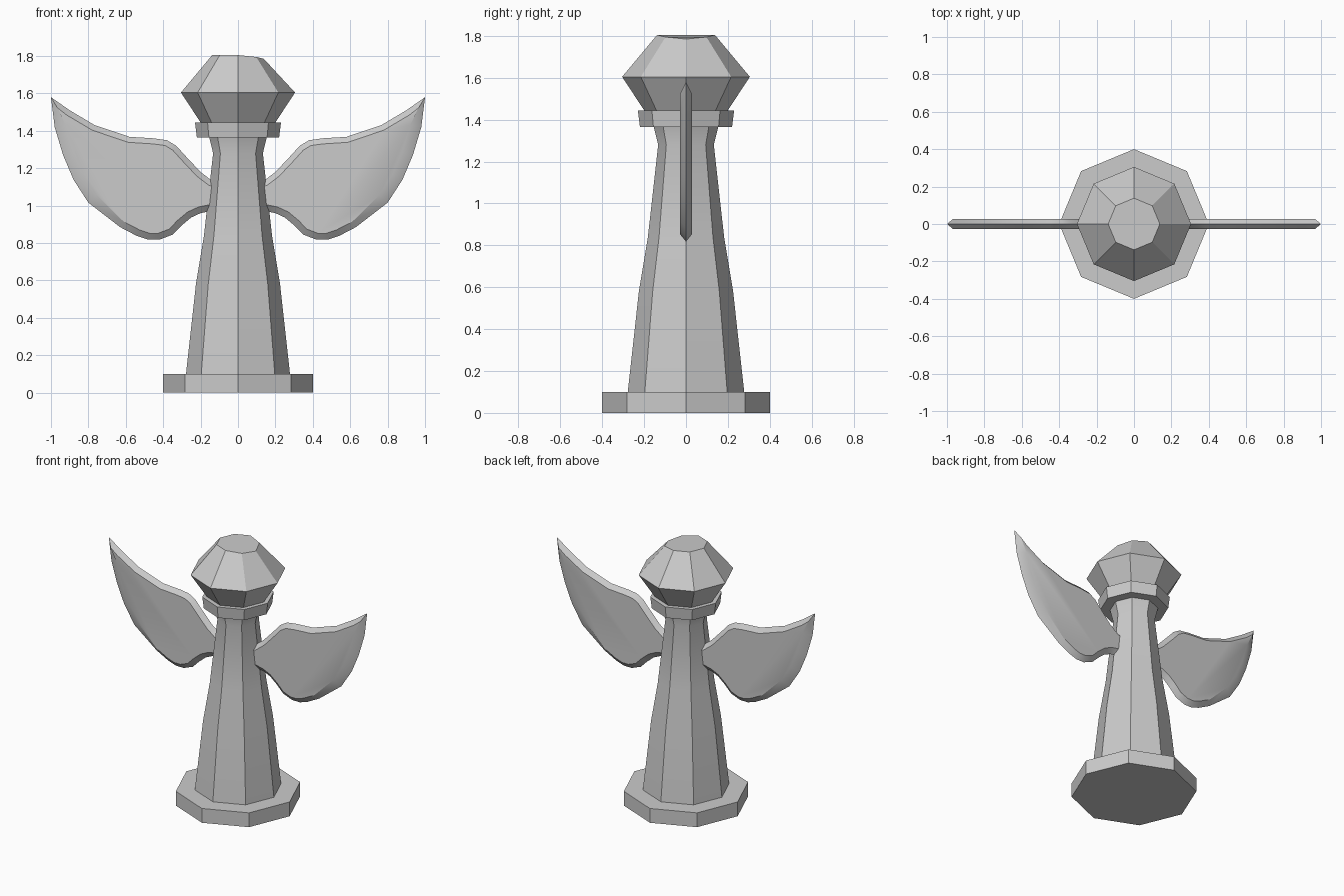
import bpy
import bmesh
import math
from mathutils import Vector

cube = bpy.data.objects.get("Cube")
if cube:
    bpy.data.objects.remove(cube)

SIDES = 8

stone = bpy.data.materials.new("light grey stone")
stone.use_nodes = True
GREY = (0.6, 0.6, 0.6, 1)
stone.diffuse_color = GREY
stone.node_tree.nodes["Principled BSDF"].inputs["Base Color"].default_value = GREY


def finish(name, bm):
    """Turn a bmesh into a named, shaded object."""
    bmesh.ops.recalc_face_normals(bm, faces=bm.faces)
    mesh = bpy.data.meshes.new(name)
    bm.to_mesh(mesh)
    bm.free()
    mesh.materials.append(stone)
    obj = bpy.data.objects.new(name, mesh)
    bpy.context.collection.objects.link(obj)
    bpy.ops.object.select_all(action='DESELECT')
    obj.select_set(True)
    bpy.context.view_layer.objects.active = obj
    bpy.ops.object.shade_smooth_by_angle(angle=math.radians(30))
    return obj


def bridge(bm, a, b):
    for i in range(len(a)):
        j = (i + 1) % len(a)
        bm.faces.new((a[i], a[j], b[j], b[i]))


def octagon_stack(name, profile, top_dip=0):
    """Eight-sided solid from (radius, height) rings; the +x rim may dip."""
    bm = bmesh.new()
    rings = []
    for level, (r, z) in enumerate(profile):
        ring = []
        for i in range(SIDES):
            a = math.tau * i / SIDES
            dip = top_dip * max(0, math.cos(a)) ** 2 if level == len(profile) - 1 else 0
            ring.append(bm.verts.new((r * math.cos(a), r * math.sin(a), z - dip)))
        rings.append(ring)
    for lower, upper in zip(rings, rings[1:]):
        bridge(bm, lower, upper)
    bm.faces.new(rings[0])
    bm.faces.new(rings[-1])
    return finish(name, bm)


# Tower of stacked octagonal parts
octagon_stack("base_plinth", [(0.4, 0), (0.4, 0.1)])
octagon_stack("body", [(0.278, 0.1), (0.225, 0.58), (0.182, 0.84),
                       (0.133, 1.28), (0.155, 1.37)])
octagon_stack("collar", [(0.22, 1.365), (0.23, 1.445)])
octagon_stack("faceted_head", [(0.2, 1.445), (0.305, 1.605), (0.138, 1.805)], 0.02)

# Wing outline in x, z: upper edge out to the tip, then back underneath
UPPER = [(0.1, 1.12), (0.14, 1.134), (0.2, 1.18), (0.28, 1.265), (0.33, 1.32),
         (0.38, 1.35), (0.45, 1.36), (0.58, 1.368), (0.765, 1.43), (0.9, 1.51)]
TIP = [(1.0, 1.58)]
OUTER = [(0.98, 1.42), (0.935, 1.27), (0.88, 1.14), (0.8, 1.016)]
LOWER = [(0.63, 0.885), (0.54, 0.838), (0.48, 0.818), (0.42, 0.818), (0.35, 0.845),
         (0.3, 0.895), (0.25, 0.937), (0.2, 0.96), (0.15, 0.97), (0.1, 0.97)]
HALF_THICKNESS = 0.028


def wing(name, side):
    """Flat blade with its rim chamfered to a central ridge."""
    outline = [Vector(p) for p in UPPER + TIP + OUTER + LOWER]
    widths = ([0.03] * len(UPPER) + [0.065] * len(TIP)
              + [0.06] * len(OUTER) + [0.035] * len(LOWER))
    bm = bmesh.new()
    ridge, front, back = [], [], []
    for i, p in enumerate(outline):
        d_in = (p - outline[i - 1]).normalized()
        d_out = (outline[(i + 1) % len(outline)] - p).normalized()
        inward = Vector((d_in.y + d_out.y, -d_in.x - d_out.x)).normalized()
        q = p + inward * widths[i]
        ridge.append(bm.verts.new((side * p.x, 0, p.y)))
        front.append(bm.verts.new((side * q.x, -HALF_THICKNESS, q.y)))
        back.append(bm.verts.new((side * q.x, HALF_THICKNESS, q.y)))
    bridge(bm, ridge, front)
    bridge(bm, back, ridge)
    bm.faces.new(front)
    bm.faces.new(back)
    return finish(name, bm)


wing("left_wing", 1)
wing("right_wing", -1)
